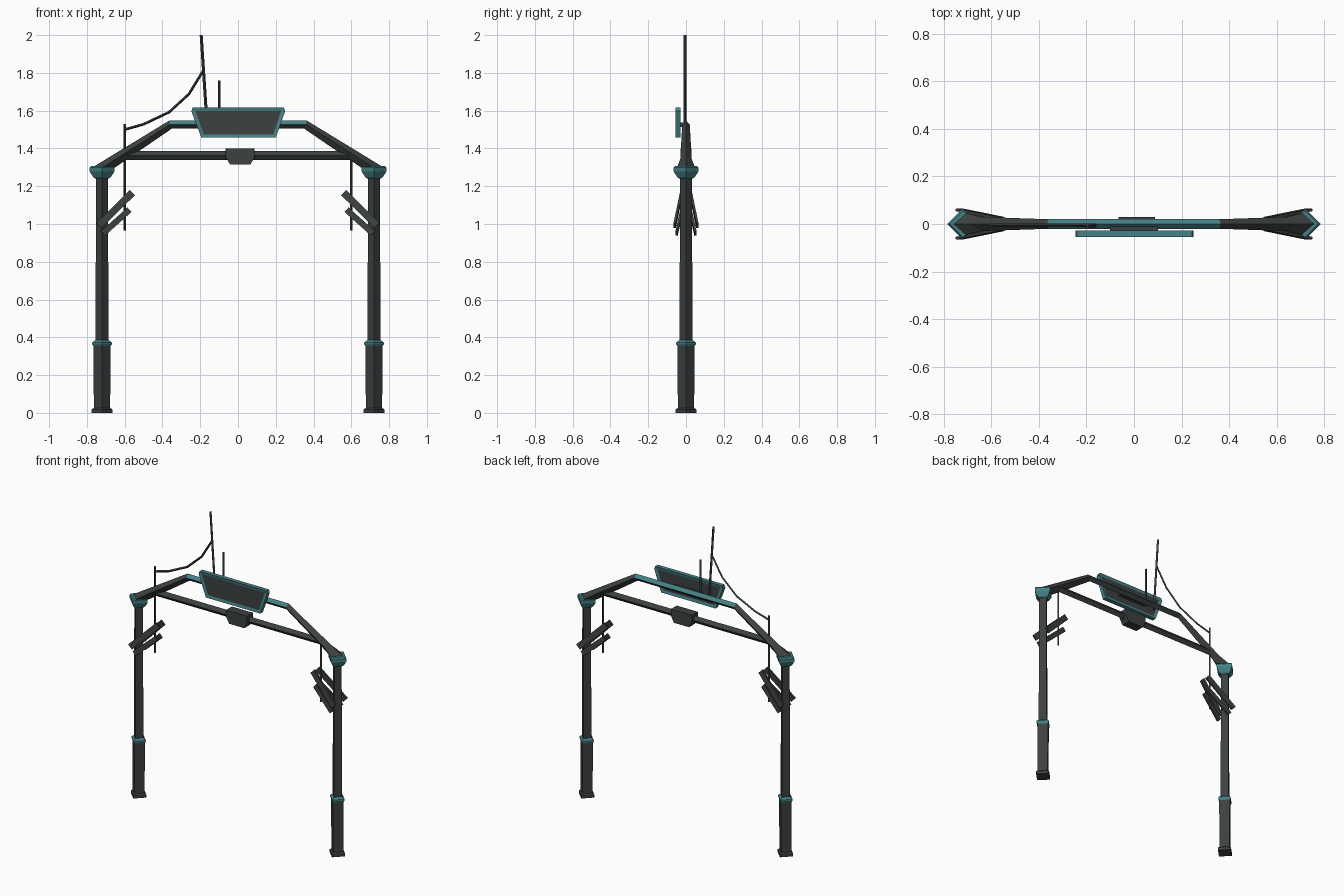
import bpy, bmesh, math
from mathutils import Vector

if "Cube" in bpy.data.objects:
    bpy.data.objects.remove(bpy.data.objects["Cube"])


def material(name, col):
    m = bpy.data.materials.new(name)
    m.diffuse_color = (*col, 1)
    m.use_nodes = True
    m.node_tree.nodes["Principled BSDF"].inputs["Base Color"].default_value = m.diffuse_color
    return m


DARK = material("dark_grey_metal", (0.045, 0.052, 0.051))
TEAL = material("teal_paint", (0.06, 0.22, 0.235))


def finish(name, bm, mats, rule=None):
    """Turn a bmesh into an object; rule(face) picks the material slot."""
    bmesh.ops.recalc_face_normals(bm, faces=bm.faces)
    bm.normal_update()
    if rule:
        for f in bm.faces:
            f.material_index = rule(f)
    me = bpy.data.meshes.new(name)
    bm.to_mesh(me)
    bm.free()
    for m in mats:
        me.materials.append(m)
    ob = bpy.data.objects.new(name, me)
    bpy.context.collection.objects.link(ob)
    return ob


def loft(name, rings, mats, rule=None):
    """Skin a list of equal-length point rings and cap both ends."""
    bm = bmesh.new()
    vs = [[bm.verts.new(p) for p in r] for r in rings]
    n = len(rings[0])
    for a, b in zip(vs, vs[1:]):
        for i in range(n):
            j = (i + 1) % n
            bm.faces.new((a[i], a[j], b[j], b[i]))
    bm.faces.new(vs[0])
    bm.faces.new(vs[-1])
    return finish(name, bm, mats, rule)


def column(name, x, profile, mat):
    """Diamond-section upright from (radius, height) pairs."""
    loft(name, [[(x + r, 0, z), (x, r, z), (x - r, 0, z), (x, -r, z)]
                for r, z in profile], [mat])


def rod(name, pts, r, mat=DARK):
    """Thin diamond-section rod along points lying in an xz plane."""
    pts = [Vector(p) for p in pts]
    y = Vector((0, 1, 0))
    rings = []
    for i, p in enumerate(pts):
        d = (pts[min(i + 1, len(pts) - 1)] - pts[max(i - 1, 0)]).normalized()
        side = d.cross(y).normalized()
        rings.append([p + side * r, p + y * r, p - side * r, p - y * r])
    loft(name, rings, [mat])


def plank(name, p, q, width, thick):
    """Flat bar from p to q, its broad face turned towards front/back."""
    p, q = Vector(p), Vector(q)
    d = (q - p).normalized()
    w = d.cross(Vector((0, 1, 0))).normalized()
    t = d.cross(w)
    w, t = w * width / 2, t * thick / 2
    loft(name, [[c + w + t, c + w - t, c - w - t, c - w + t] for c in (p, q)], [DARK])


def prism(name, outline, y0, y1, mats):
    return loft(name, [[(x, y, z) for x, z in outline] for y in (y0, y1)], mats)


# Posts, caps and splayed fins on both sides
for s, tag in ((-1, "left"), (1, "right")):
    x = s * 0.72
    column(tag + "_foot", x, [(0.056, 0), (0.056, 0.018), (0.044, 0.026)], DARK)
    column(tag + "_lower_post", x, [(0.043, 0.02), (0.046, 0.36)], DARK)
    column(tag + "_post_band", x, [(0.045, 0.352), (0.052, 0.364), (0.052, 0.373), (0.036, 0.385)], TEAL)
    column(tag + "_upper_post", x, [(0.035, 0.38), (0.031, 1.25)], DARK)
    column(tag + "_post_cap", x, [(0.036, 1.24), (0.048, 1.25), (0.065, 1.277),
                                  (0.065, 1.298), (0.056, 1.307)], TEAL)
    for k, end in ((-1, "front"), (1, "back")):
        plank(f"{tag}_{end}_upper_fin", (s * 0.737, k * 0.06, 0.992),
              (s * 0.56, k * 0.024, 1.165), 0.038, 0.012)
        plank(f"{tag}_{end}_lower_fin", (s * 0.715, k * 0.05, 0.95),
              (s * 0.575, k * 0.022, 1.075), 0.032, 0.012)
    rod(tag + "_hanging_rod", [(s * 0.6, 0, 0.965), (s * 0.6, 0, 1.53 if s < 0 else 1.36)], 0.007)

# Arched beam: diamond section (ridge, side, keel, side), flaring onto the caps
half = [((0.77, 1.30), (0.715, 0.048, 1.30), (0.65, 1.30)),
        ((0.69, 1.349), (0.645, 0.03, 1.345), (0.60, 1.334)),
        ((0.365, 1.547), (0.36, 0.02, 1.527), (0.35, 1.505))]


def beam_ring(s, ring):
    (tx, tz), (sx, sy, sz), (kx, kz) = ring
    return [(s * tx, 0, tz), (s * sx, sy, sz), (s * kx, 0, kz), (s * sx, -sy, sz)]


rings = [beam_ring(-1, r) for r in half] + [beam_ring(1, r) for r in reversed(half)]
loft("arched_beam", rings, [DARK, TEAL],
     lambda f: int(f.normal.z > 0.1 and abs(f.calc_center_median().x) < 0.1))

# Straight cross bar and its centre box
loft("cross_bar", [[(x, 0, 1.386), (x, 0.018, 1.363), (x, 0, 1.34), (x, -0.018, 1.363)]
                   for x in (-0.63, 0.63)], [DARK])
prism("centre_box", [(-0.065, 1.4), (0.088, 1.4), (0.088, 1.355), (0.066, 1.316),
                     (-0.043, 1.316), (-0.065, 1.355)], -0.03, 0.03, [DARK])

# Sign board: teal frame with dark inset panel front and back
sign = prism("sign_board", [(-0.24, 1.617), (0.243, 1.617), (0.25, 1.598), (0.2, 1.457),
                            (-0.194, 1.457), (-0.247, 1.598)], -0.055, -0.028, [TEAL, DARK])
bm = bmesh.new()
bm.from_mesh(sign.data)
bm.normal_update()
panels = [f for f in bm.faces if abs(f.normal.y) > 0.9]
bmesh.ops.inset_individual(bm, faces=panels, thickness=0.022, depth=-0.004)
for f in panels:
    f.material_index = 1
bm.to_mesh(sign.data)
bm.free()
plank("sign_bracket", (-0.1, -0.018, 1.525), (0.1, -0.018, 1.525), 0.025, 0.028)

# Aerials and the slack cable
rod("tall_aerial", [(-0.162, -0.006, 1.5), (-0.195, -0.006, 2.0)], 0.008)
rod("short_aerial", [(-0.1, -0.006, 1.5), (-0.1, -0.006, 1.76)], 0.007)
rod("slack_cable", [(-0.6, -0.004, 1.5), (-0.5, -0.004, 1.528), (-0.365, -0.004, 1.592),
                    (-0.26, -0.004, 1.688), (-0.182, -0.006, 1.815)], 0.007)
